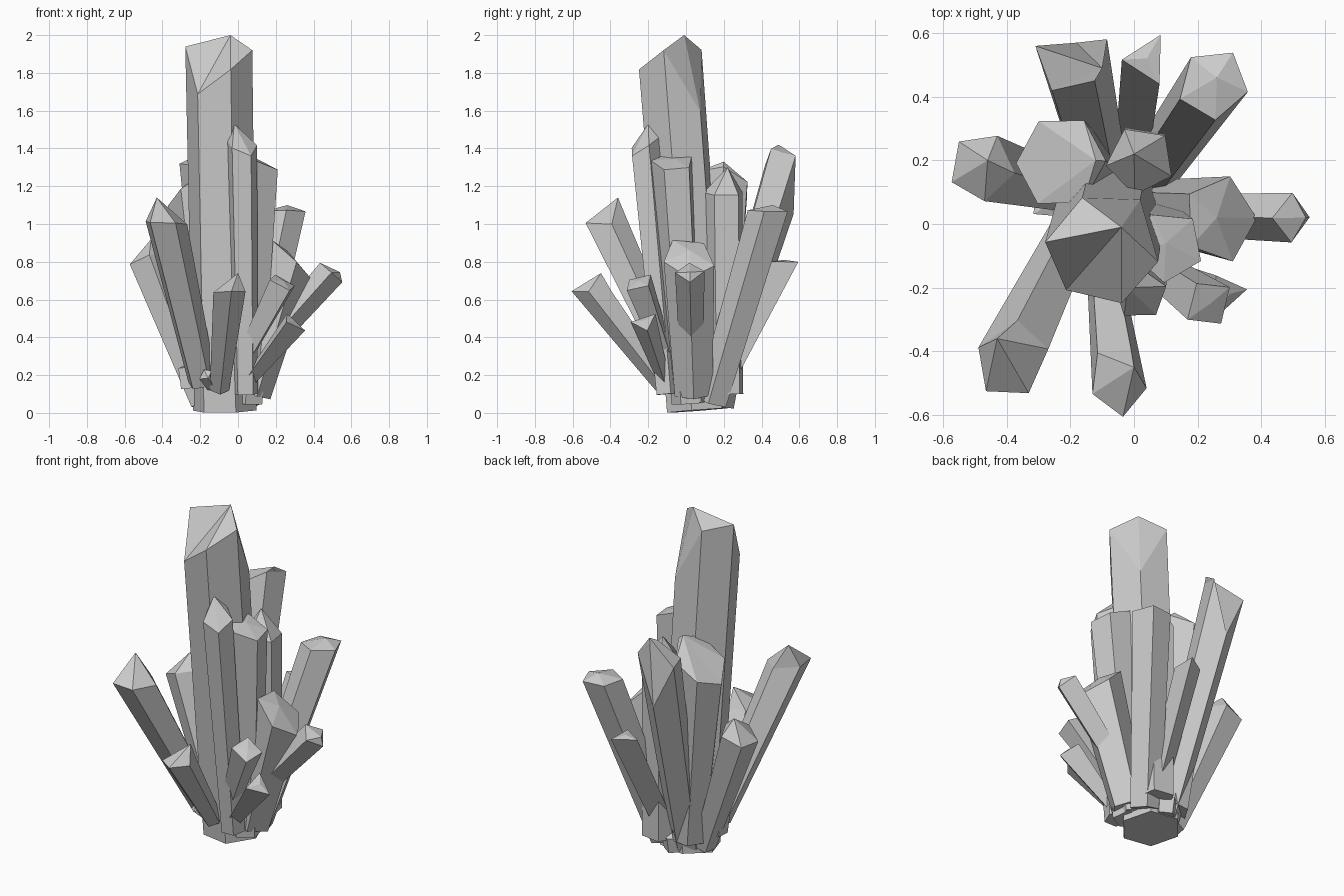
import bpy, bmesh, math, random
from mathutils import Vector

random.seed(7)
cube = bpy.data.objects.get("Cube")
if cube:
    bpy.data.objects.remove(cube, do_unlink=True)

# One plain grey stone colour
stone = bpy.data.materials.new("grey_stone")
stone.use_nodes = True
grey = (0.6, 0.6, 0.6, 1)
stone.diffuse_color = grey
stone.node_tree.nodes["Principled BSDF"].inputs["Base Color"].default_value = grey

UP = (0, 0, 1)


def crystal(name, base, shoulder, tip, radius, taper=0.6, sides=5, twist=20, crown=None, lifts=None):
    """Tapered prism cut across by a crown plane and closed by an off-centre point."""
    base, shoulder, tip = Vector(base), Vector(shoulder), Vector(tip)
    axis = (shoulder - base).normalized()
    normal = Vector(crown) if crown else axis
    u = Vector((1, 0, 0))
    u = (u - axis * u.dot(axis)).normalized()
    v = axis.cross(u)
    rough = 0.15 * abs((tip - shoulder).dot(axis))
    bm = bmesh.new()
    bottom, top = [], []
    for i in range(sides):
        a = math.radians(twist) + math.tau * i / sides
        out = (u * math.cos(a) + v * math.sin(a)) * radius
        if lifts:
            lift = lifts[i]
        else:
            lift = random.uniform(-rough, rough) - out.dot(normal) / axis.dot(normal)
        bottom.append(bm.verts.new(base + out * taper))
        top.append(bm.verts.new(shoulder + out + axis * lift))
    apex = bm.verts.new(tip)
    bm.faces.new(bottom[::-1])
    for i in range(sides):
        j = (i + 1) % sides
        bm.faces.new((bottom[i], bottom[j], top[j], top[i]))
        bm.faces.new((top[i], top[j], apex))
    bmesh.ops.recalc_face_normals(bm, faces=bm.faces)
    mesh = bpy.data.meshes.new(name)
    bm.to_mesh(mesh)
    bm.free()
    mesh.materials.append(stone)
    obj = bpy.data.objects.new(name, mesh)
    bpy.context.collection.objects.link(obj)


# Tall central crystal with an uneven crown
crystal("main_crystal", (-.07, .06, .013), (-.1, -.08, 1.83), (-.04, -.01, 2), .18, .95, 6,
        twist=50, lifts=(-.25, .08, .11, -.13, 0, .09))

# Upright companions
crystal("back_left_column", (-.13, .16, .1), (-.23, .195, 1.21), (-.12, .2, 1.33), .15, .65, 6,
        twist=0, crown=(-.7, .2, 1))
crystal("back_column", (.02, .21, .1), (.02, .2, 1.17), (.0, .22, 1.3), .11, .95, twist=45)
crystal("right_column", (.05, .01, .05), (.108, -.07, 1.33), (.1, -.06, 1.345), .115, .75,
        twist=-25, crown=(.4, 0, 1))
crystal("front_spike", (.04, -.1, .1), (.02, -.22, 1.41), (-.02, -.2, 1.53), .085, .8,
        twist=-55, crown=(.3, -.6, 1))

# Leaning crystals at the back
crystal("back_left_shard", (-.1, .14, .05), (-.19, .51, 1.27), (-.1, .49, 1.42), .12, .7,
        twist=20, lifts=(.1, -.19, .07, .02, .1))
crystal("back_shard", (0, .17, .12), (.042, .517, .8), (.04, .52, .81), .08, .8, 3,
        twist=180, crown=UP)
crystal("back_right_shard", (.04, .14, .06), (.25, .44, 1.07), (.26, .46, 1.1), .11, .8,
        twist=60, crown=UP)

# Leaning crystals on the left and front
crystal("left_shard", (-.19, .1, .05), (-.48, .18, .82), (-.46, .2, .92), .11, .6, twist=60)
crystal("front_left_shard", (-.19, -.03, .16), (-.385, -.43, 1.01), (-.43, -.36, 1.14), .112, .7,
        twist=15, crown=UP)
crystal("front_shard", (-.1, -.1, .13), (-.05, -.49, .64), (0, -.45, .74), .09, .6,
        twist=60, crown=UP)

# Leaning crystals on the right
crystal("right_wide_shard", (.07, .04, .1), (.27, .015, .82), (.26, .02, .86), .14, .75,
        twist=0, crown=(.9, .1, 1))
crystal("right_long_shard", (.08, .03, .28), (.495, .02, .745), (.54, .02, .745), .078, .8, 4, twist=0)
crystal("front_right_shard", (.05, -.12, .33), (.235, -.25, .69), (.24, -.25, .7), .085, .65, 4, twist=-60)
crystal("front_right_low_shard", (.06, -.12, .18), (.29, -.22, .48), (.3, -.22, .49), .08, .5, 3, twist=0)

# Small stubs around the foot
crystal("left_stub", (-.26, .07, .13), (-.27, .07, .24), (-.25, .07, .26), .06, .9, 4, twist=40)
crystal("front_stub", (-.13, -.1, .14), (-.17, -.15, .2), (-.18, -.15, .23), .04, .9, 4)
crystal("right_stub", (.07, .06, .06), (.08, .06, .14), (.08, .07, .16), .06, .9)
crystal("back_stub", (-.06, .19, .03), (-.06, .2, .12), (-.06, .2, .15), .07, .9)
